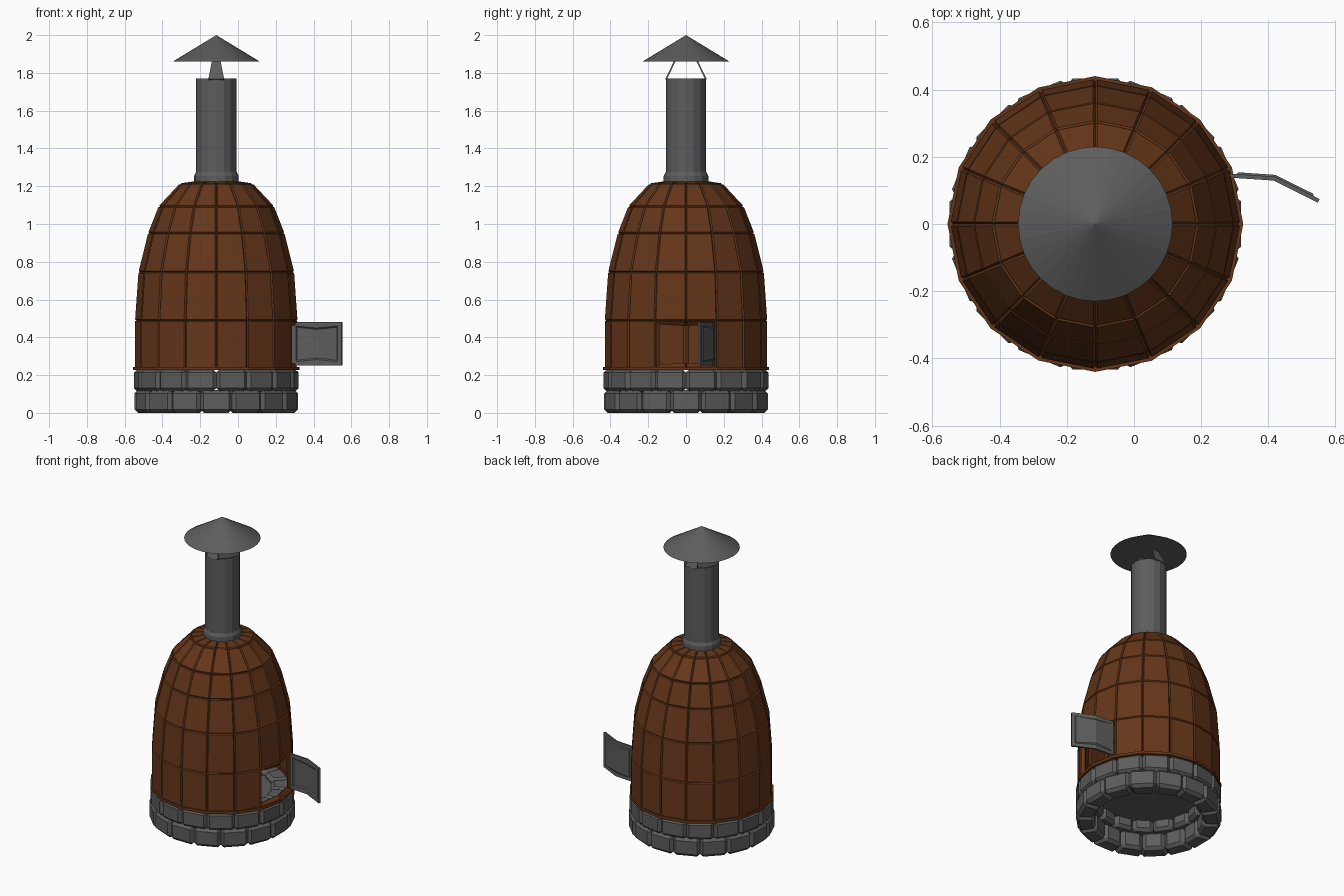
import bpy, bmesh
from math import sin, cos, pi

if "Cube" in bpy.data.objects:
    bpy.data.objects.remove(bpy.data.objects["Cube"])

CX = -0.115   # axis of the oven
N = 16        # facets around the oven


def material(name, rgb):
    m = bpy.data.materials.new(name)
    m.diffuse_color = (*rgb, 1)
    m.use_nodes = True
    m.node_tree.nodes["Principled BSDF"].inputs["Base Color"].default_value = m.diffuse_color
    return m


BROWN = material("brown_tile", (0.13, 0.037, 0.01))
GREY = material("dark_grey", (0.11, 0.11, 0.11))


def finish(bm, name, mat, x=CX, recalc=True):
    if recalc:
        bmesh.ops.recalc_face_normals(bm, faces=bm.faces)
    me = bpy.data.meshes.new(name)
    bm.to_mesh(me)
    bm.free()
    me.materials.append(mat)
    ob = bpy.data.objects.new(name, me)
    ob.location.x = x
    bpy.context.collection.objects.link(ob)
    return ob


def lathe(profile, n, closed=False):
    """Spin (radius, z) points around z into flat quads."""
    bm = bmesh.new()
    rings = [[bm.verts.new((r * cos(2 * pi * i / n), r * sin(2 * pi * i / n), z))
              for i in range(n)] for r, z in profile]
    pairs = list(zip(rings, rings[1:]))
    if closed:
        pairs.append((rings[-1], rings[0]))
    for a, b in pairs:
        for i in range(n):
            j = (i + 1) % n
            bm.faces.new((a[i], a[j], b[j], b[i]))
    bm.normal_update()
    return bm


def solidify(ob, thickness, offset):
    m = ob.modifiers.new("Thickness", 'SOLIDIFY')
    m.thickness = thickness
    m.offset = offset


# Stone courses: bevelled wedge blocks, staggered by half a block
def stone_course(name, r_in, r_out, z0, z1, shift):
    bm = bmesh.new()
    step = 2 * pi / N
    for i in range(N):
        a0, a1 = (i + shift) * step, (i + 1 + shift) * step
        v = [bm.verts.new((r * cos(a), r * sin(a), z))
             for z in (z0, z1)
             for r, a in ((r_in, a0), (r_out, a0), (r_out, a1), (r_in, a1))]
        for f in ((3, 2, 1, 0), (4, 5, 6, 7), (0, 1, 5, 4),
                  (1, 2, 6, 5), (2, 3, 7, 6), (3, 0, 4, 7)):
            bm.faces.new([v[k] for k in f])
    bmesh.ops.recalc_face_normals(bm, faces=bm.faces)
    bmesh.ops.bevel(bm, geom=bm.edges[:], offset=0.019, segments=1,
                    affect='EDGES', profile=0.5)
    return finish(bm, name, GREY)


stone_course("lower_stones", 0.33, 0.442, 0.0, 0.122, 0.5)
stone_course("upper_stones", 0.30, 0.440, 0.112, 0.232, 0)

# Fire floor inside the stone ring
bm = bmesh.new()
bmesh.ops.create_cone(bm, cap_ends=True, segments=N, radius1=0.33,
                      radius2=0.33, depth=0.02)
bmesh.ops.translate(bm, verts=bm.verts, vec=(0, 0, 0.19))
finish(bm, "fire_floor", GREY)

# Thin ledge under the dome
finish(lathe([(0.40, 0.226), (0.44, 0.226), (0.44, 0.243), (0.40, 0.243)], N, True),
       "dome_ledge", BROWN)

# Tiled dome: each facet is inset and raised so grooves remain between tiles
bm = lathe([(0.423, 0.235), (0.423, 0.49), (0.405, 0.745), (0.354, 0.95),
            (0.299, 1.09), (0.190, 1.207), (0.09, 1.222)], N)
bmesh.ops.inset_individual(bm, faces=bm.faces[:], thickness=0.007, depth=0.008)
# Door opening: leave out two tiles on the right side
gap = [f for f in bm.faces for c in [f.calc_center_median()]
       if c.x > 0 and abs(c.y) < 0.14 and 0.25 < c.z < 0.475]
bmesh.ops.delete(bm, geom=gap, context='FACES')
dome = finish(bm, "tiled_dome", BROWN, recalc=False)
solidify(dome, 0.03, -1)

# Open door: bent plate with a stepped panel
bm = bmesh.new()
path = [(0.285, 0.144), (0.417, 0.135), (0.55, 0.069)]
low, high = ([bm.verts.new((x, y, z)) for x, y in path] for z in (0.25, 0.482))
panel = [bm.faces.new((low[i], low[i + 1], high[i + 1], high[i])) for i in (0, 1)]
bm.normal_update()
bmesh.ops.inset_region(bm, faces=panel, thickness=0.03, use_boundary=True)
bm.normal_update()
bmesh.ops.inset_region(bm, faces=panel, thickness=0.008, depth=-0.006,
                       use_boundary=True)
door = finish(bm, "oven_door", GREY, x=0, recalc=False)
solidify(door, 0.012, 0)

# Chimney pipe with collar
finish(lathe([(0.096, 1.19), (0.107, 1.19), (0.107, 1.77), (0.096, 1.77)], N, True),
       "chimney_pipe", GREY)
finish(lathe([(0.10, 1.215), (0.118, 1.215), (0.118, 1.255), (0.108, 1.275),
              (0.10, 1.275)], N, True), "chimney_collar", GREY)

# Tapered straps holding the rain cap
for side, label in ((-1, "front"), (1, "back")):
    bm = bmesh.new()
    pts = [(-0.042, 0.106, 1.765), (0.042, 0.106, 1.765),
           (0.022, 0.058, 1.865), (-0.022, 0.058, 1.865)]
    bm.faces.new([bm.verts.new((x, side * y, z)) for x, y, z in pts])
    strap = finish(bm, label + "_cap_strap", GREY)
    solidify(strap, 0.008, 0)

# Conical rain cap
bm = bmesh.new()
bmesh.ops.create_cone(bm, cap_ends=True, segments=32, radius1=0.23,
                      radius2=0, depth=0.14)
bmesh.ops.translate(bm, verts=bm.verts, vec=(0, 0, 1.93))
finish(bm, "rain_cap", GREY)
